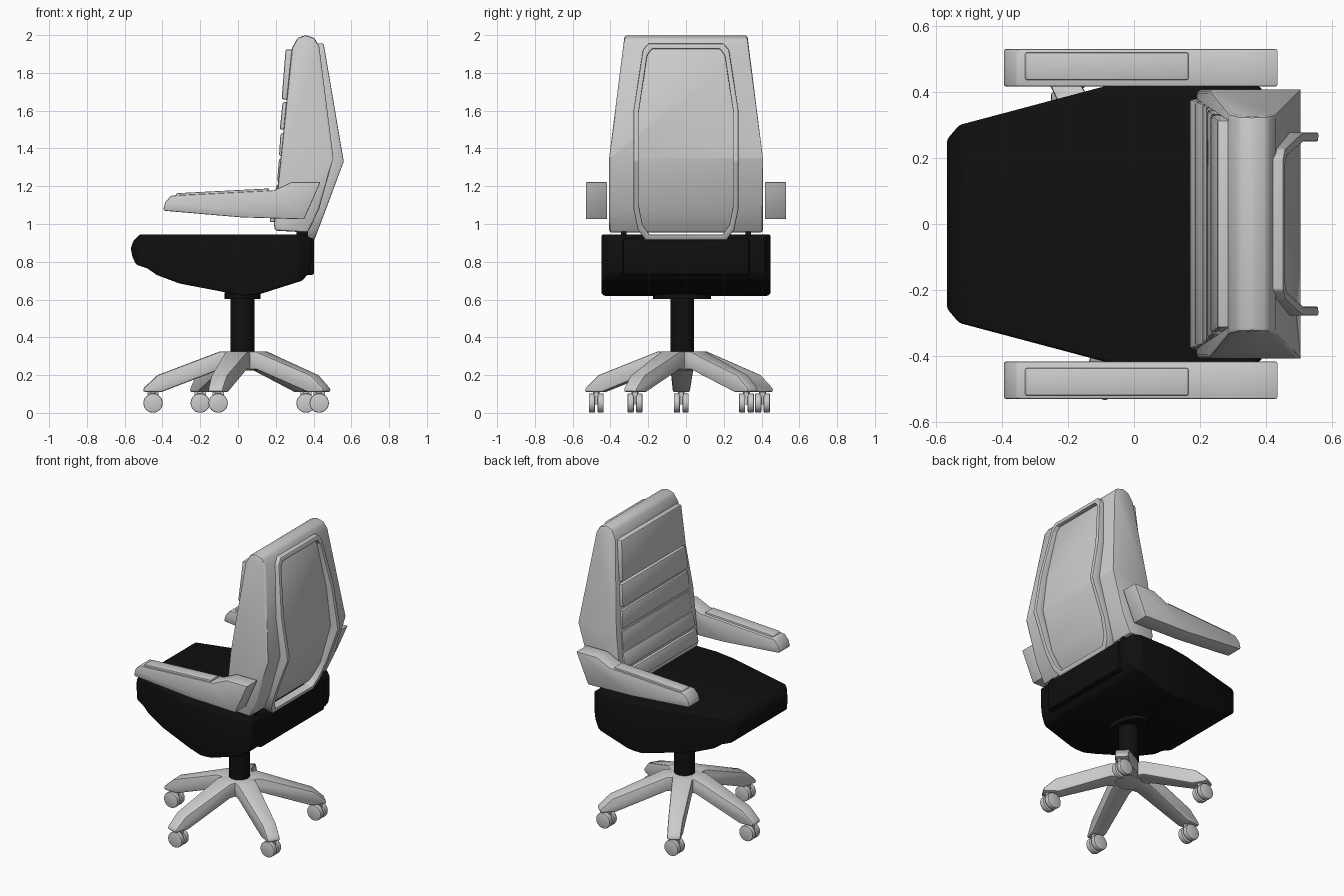
import bpy, bmesh, math
from mathutils import Matrix, Vector

cube = bpy.data.objects.get("Cube")
if cube:
    bpy.data.objects.remove(cube, do_unlink=True)


def material(name, value):
    m = bpy.data.materials.new(name)
    m.use_nodes = True
    m.diffuse_color = (value, value, value, 1)
    m.node_tree.nodes["Principled BSDF"].inputs["Base Color"].default_value = (value, value, value, 1)
    return m


GREY = material("light grey", 0.6)
BLACK = material("black", 0.005)


def finish(name, bm, mat, bevel=0.0, segments=2):
    """Bevel the sharp edges, then turn the bmesh into a shaded object."""
    bmesh.ops.recalc_face_normals(bm, faces=bm.faces)
    if bevel:
        sharp = [e for e in bm.edges if e.is_manifold and e.calc_face_angle() > math.radians(25)]
        bmesh.ops.bevel(bm, geom=sharp, offset=bevel, segments=segments,
                        profile=0.5, affect='EDGES', clamp_overlap=True)
    mesh = bpy.data.meshes.new(name)
    bm.to_mesh(mesh)
    bm.free()
    mesh.materials.append(mat)
    obj = bpy.data.objects.new(name, mesh)
    bpy.context.collection.objects.link(obj)
    bpy.ops.object.select_all(action='DESELECT')
    obj.select_set(True)
    bpy.context.view_layer.objects.active = obj
    bpy.ops.object.shade_smooth_by_angle(angle=math.radians(32))
    return obj


def prism(name, profile, y0, y1, mat, bevel=0.0, cuts=(), segments=2):
    """Extrude an (x, z) profile along y, then trim it with (point, normal) planes."""
    bm = bmesh.new()
    face = bm.faces.new([bm.verts.new((x, y0, z)) for x, z in profile])
    new = bmesh.ops.extrude_face_region(bm, geom=[face])["geom"]
    bmesh.ops.translate(bm, vec=(0, y1 - y0, 0),
                        verts=[v for v in new if isinstance(v, bmesh.types.BMVert)])
    for point, normal in cuts:
        bmesh.ops.bisect_plane(bm, geom=bm.verts[:] + bm.edges[:] + bm.faces[:],
                               plane_co=point, plane_no=normal, clear_outer=True)
        bmesh.ops.holes_fill(bm, edges=[e for e in bm.edges if e.is_boundary])
    return finish(name, bm, mat, bevel, segments)


def box(name, lo, hi, mat, bevel=0.0):
    (x0, y0, z0), (x1, y1, z1) = lo, hi
    return prism(name, [(x0, z0), (x1, z0), (x1, z1), (x0, z1)], y0, y1, mat, bevel)


def cylinder(name, centre, radius, depth, mat, axis='Z', stretch=1.0, bevel=0.0):
    bm = bmesh.new()
    bmesh.ops.create_cone(bm, cap_ends=True, segments=32, radius1=radius, radius2=radius, depth=depth)
    bmesh.ops.scale(bm, vec=(1, stretch, 1), verts=bm.verts)
    if axis == 'Y':
        bmesh.ops.rotate(bm, matrix=Matrix.Rotation(math.pi / 2, 3, 'X'), verts=bm.verts)
    bmesh.ops.translate(bm, vec=centre, verts=bm.verts)
    return finish(name, bm, mat, bevel)


def side_cuts(a, b, axis):
    """Mirrored trimming planes through two (position, half width) points."""
    (pa, wa), (pb, wb) = a, b
    slope = (wa - wb) / (pb - pa)
    cuts = []
    for s in (1, -1):
        if axis == 'X':
            cuts.append(((pa, s * wa, 0), Vector((slope, s, 0)).normalized()))
        else:
            cuts.append(((0, s * wa, pa), Vector((0, s, slope)).normalized()))
    return cuts


# Five-armed base with twin-wheel casters
HUB = Vector((0.024, -0.02))
ARM = [(0, .325), (.12, .325), (.45, .2), (.525, .13), (.525, .11), (.43, .11), (.12, .23), (0, .23)]
WHEELS = [(-.45, -.025), (-.2, .405), (-.105, -.475), (.36, .32), (.43, -.27)]
for i, (wx, wy) in enumerate(WHEELS, 1):
    d = Vector((wx, wy)) - HUB
    arm = prism(f"base_arm_{i}", ARM, -.08, .08, GREY, .015, side_cuts((0, .068), (.5, .042), 'X'))
    arm.location = (HUB.x, HUB.y, 0)
    arm.rotation_euler.z = math.atan2(d.y, d.x)
    for side, s in (("left", 1), ("right", -1)):
        cylinder(f"caster_wheel_{i}_{side}", (wx, wy + s * .023, .052), .051, .033, GREY, 'Y', bevel=.006)
    box(f"caster_hood_{i}", (wx - .03, wy - .012, .045), (wx + .03, wy + .012, .115), GREY)
    cylinder(f"caster_stem_{i}", (wx, wy, .11), .018, .05, GREY)
cylinder("base_hub", (HUB.x, HUB.y, .275), .085, .1, GREY, bevel=.008)

# Gas column and mounting plate
cylinder("column", (HUB.x, HUB.y, .47), .063, .32, BLACK)
cylinder("mounting_plate", (HUB.x, HUB.y, .62), .096, .035, BLACK, stretch=1.6)

# Seat: side profile trimmed to a tapering plan
SEAT = [(-.52, .945), (-.555, .91), (-.568, .87), (-.56, .83), (-.54, .785), (-.48, .765), (-.43, .73),
        (-.31, .685), (.03, .62), (.12, .63), (.34, .7), (.375, .74), (.39, .8), (.39, .92), (.36, .945)]
seat_plan = (side_cuts((-.568, .255), (-.53, .3), 'X') + side_cuts((-.53, .3), (-.06, .425), 'X')
             + side_cuts((-.06, .425), (.08, .447), 'X') + side_cuts((.32, .447), (.39, .41), 'X'))
prism("seat", SEAT, -.447, .447, BLACK, .014, seat_plan, 3)
box("back_bracket", (.34, -.335, .73), (.402, .335, .925), BLACK, .01)
for side, s in (("left", 1), ("right", -1)):
    box(f"back_post_{side}", (.31, s * .33 - .015, .9), (.37, s * .33 + .015, 1.0), BLACK)

# Backrest shell
SHELL = [(.195, .965), (.37, .955), (.43, 1.08), (.505, 1.35), (.43, 1.94), (.405, 1.985),
         (.357, 2.0), (.315, 1.985), (.285, 1.93), (.19, 1.0)]
prism("back_shell", SHELL, -.407, .407, GREY, .012, side_cuts((1.35, .407), (2.0, .325), 'Z'))

# Horizontal front cushions, each (bottom z, front x) to (top z, front x)
CUSHIONS = [((1.01, .168), (1.095, .182)), ((1.115, .185), (1.21, .205)), ((1.225, .207), (1.345, .217)),
            ((1.36, .217), (1.48, .225)), ((1.5, .221), (1.645, .236)), ((1.66, .231), (1.925, .252))]
for i, ((z0, x0), (z1, x1)) in enumerate(CUSHIONS, 1):
    prism(f"back_cushion_{i}", [(x0, z0), (x0 + .09, z0), (x1 + .06, z1), (x1, z1)], -.4, .4,
          GREY, .009, side_cuts((1.0, .38), (1.93, .315), 'Z'))


# Raised rim that follows the bent rear of the shell
def rear_x(z):
    return .56 - (z - 1.33) * .17 if z > 1.33 else .56 - (1.33 - z) * .375


HALF = [(.2, 1.955), (.228, 1.92), (.278, 1.6), (.278, 1.33), (.278, 1.08), (.255, .97), (.215, .915)]
outline = HALF + [(-y, z) for y, z in reversed(HALF)]
bm = bmesh.new()
rings = []
for y, z in outline:
    iy, iz = y * .9, 1.43 + (z - 1.43) * .945
    rings.append([bm.verts.new(p) for p in (
        (rear_x(z) - .075, y, z), (rear_x(z), y, z), (rear_x(iz), iy, iz), (rear_x(iz) - .075, iy, iz))])
for a, b in zip(rings, rings[1:] + rings[:1]):
    for k in range(4):
        n = (k + 1) % 4
        bm.faces.new((a[k], a[n], b[n], b[k]))
finish("back_rim", bm, GREY, .006)

# Armrests with raised pads
ARMREST = [(-.395, 1.08), (-.385, 1.115), (-.355, 1.15), (.19, 1.178), (.285, 1.222), (.437, 1.222),
           (.35, 1.025), (.02, 1.035), (-.39, 1.07)]
PAD = [(-.335, 1.14), (-.325, 1.163), (.165, 1.188), (.165, 1.15)]
for side, s in (("left", 1), ("right", -1)):
    prism(f"armrest_{side}", ARMREST, s * .417, s * .53, GREY, .007)
    prism(f"armrest_pad_{side}", PAD, s * .437, s * .52, GREY, .005)
